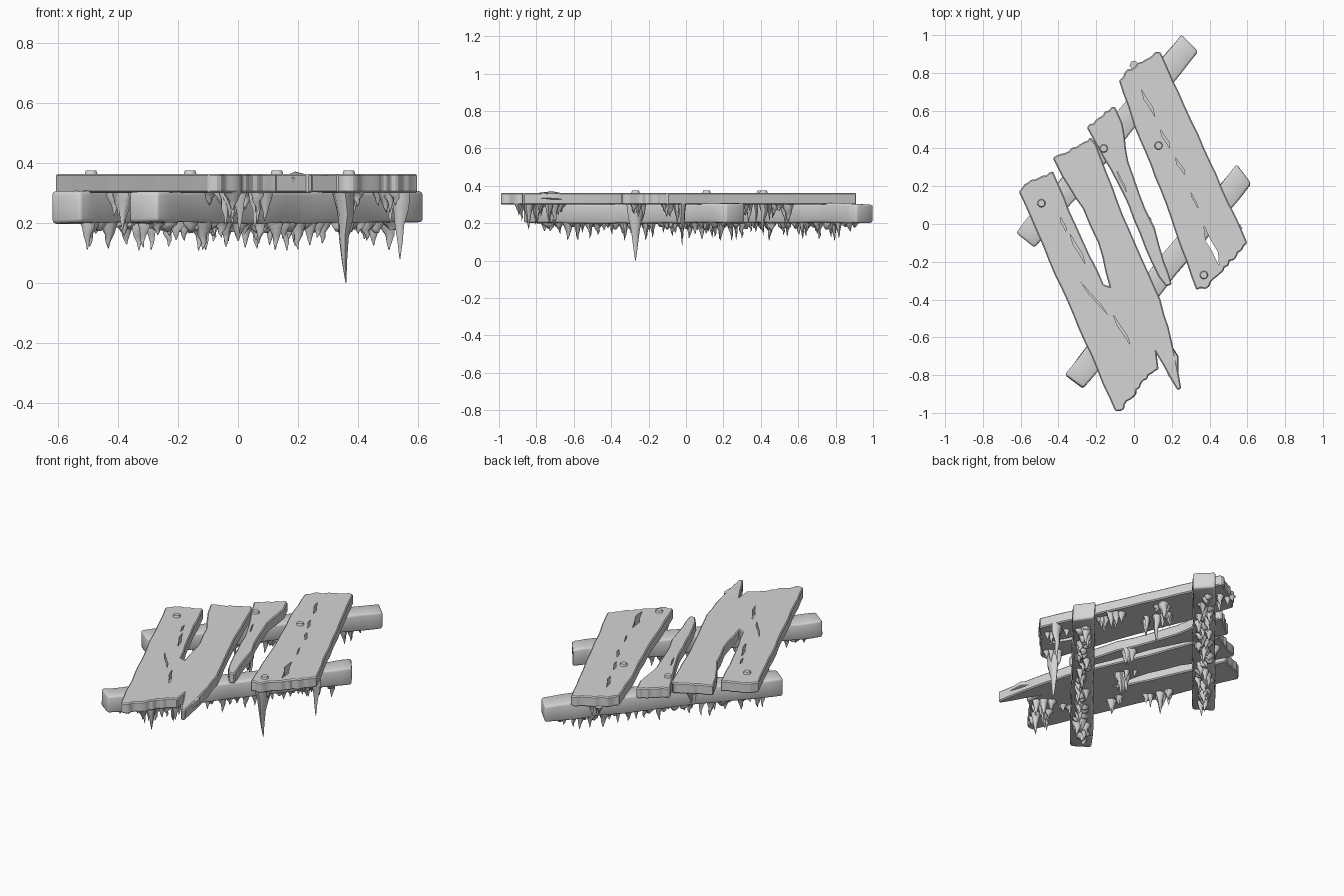
import bpy, bmesh, math, random
from mathutils import Vector, Matrix, noise

random.seed(11)
if "Cube" in bpy.data.objects:
    bpy.data.objects.remove(bpy.data.objects["Cube"])

grey = bpy.data.materials.new("weathered_grey")
grey.use_nodes = True
grey.diffuse_color = (0.66, 0.66, 0.66, 1)
grey.node_tree.nodes["Principled BSDF"].inputs["Base Color"].default_value = (0.66, 0.66, 0.66, 1)

PLANK_LOW, PLANK_TOP, BEAM_LOW = 0.30, 0.363, 0.20
GRAIN = Vector((0.4, -0.92)).normalized()


def select(obj):
    bpy.ops.object.select_all(action='DESELECT')
    obj.select_set(True)
    bpy.context.view_layer.objects.active = obj


def smooth(obj, angle):
    select(obj)
    bpy.ops.object.shade_smooth_by_angle(angle=math.radians(angle))


def finish(name, bm, angle=40):
    bmesh.ops.recalc_face_normals(bm, faces=bm.faces)
    mesh = bpy.data.meshes.new(name)
    bm.to_mesh(mesh)
    bm.free()
    mesh.materials.append(grey)
    obj = bpy.data.objects.new(name, mesh)
    bpy.context.collection.objects.link(obj)
    smooth(obj, angle)
    return obj


def prism(bm, points, low, high):
    face = bm.faces.new([bm.verts.new((p[0], p[1], low)) for p in points])
    up = bmesh.ops.extrude_face_region(bm, geom=[face])["geom"]
    verts = [v for v in up if isinstance(v, bmesh.types.BMVert)]
    bmesh.ops.translate(bm, verts=verts, vec=(0, 0, high - low))


def ragged(points):
    """Subdivide an outline; broken ends get rougher than the long sides."""
    result = []
    for a, b in zip(points, points[1:] + points[:1]):
        a, b = Vector(a), Vector(b)
        along = abs((b - a).normalized().dot(GRAIN))
        step, rough = (0.08, 0.003) if along > 0.8 else (0.022, 0.009)
        side = Vector((a.y - b.y, b.x - a.x)).normalized()
        count = max(1, round((b - a).length / step))
        result.append(a)
        for i in range(1, count):
            result.append(a.lerp(b, i / count) + side * random.uniform(-rough, rough))
    return result


def plank(name, outline, cracks):
    bm = bmesh.new()
    prism(bm, ragged(outline), PLANK_LOW, PLANK_TOP)
    obj = finish(name, bm)
    bevel = obj.modifiers.new("worn_edges", 'BEVEL')
    bevel.width, bevel.segments = 0.006, 1
    bpy.ops.object.modifier_apply(modifier=bevel.name)
    # Tapered cracks following the grain
    for x0, y0, x1, y1, width, depth in cracks:
        a, b = Vector((x0, y0)), Vector((x1, y1))
        side = Vector((a.y - b.y, b.x - a.x)).normalized() * width / 2
        bm = bmesh.new()
        prism(bm, [a, a.lerp(b, 0.35) - side, a.lerp(b, 0.6) - side * 0.4, b,
                   a.lerp(b, 0.7) + side, a.lerp(b, 0.4) + side * 0.4],
              PLANK_TOP - depth, PLANK_TOP + 0.05)
        cutter = finish("crack_cutter", bm)
        cutter.hide_render = True
        select(obj)
        cut = obj.modifiers.new("crack", 'BOOLEAN')
        cut.operation, cut.solver, cut.object = 'DIFFERENCE', 'EXACT', cutter
        bpy.ops.object.modifier_apply(modifier=cut.name)
        bpy.data.objects.remove(cutter)
    smooth(obj, 25)


def beam(name, a, b, skew):
    a, b = Vector(a), Vector(b)
    d, middle = b - a, (a + b) / 2
    bm = bmesh.new()
    bmesh.ops.create_cube(bm, size=1)
    bm.transform(Matrix.Diagonal((d.length, 0.125, PLANK_LOW - BEAM_LOW + 0.004, 1)))
    # The far end is sawn at a slant
    for v in bm.verts:
        if v.co.x > 0:
            v.co.x += skew * v.co.y
    bmesh.ops.bevel(bm, geom=bm.edges[:], offset=0.012, segments=2, profile=0.5, affect='EDGES')
    long_edges = [e for e in bm.edges if abs(e.verts[0].co.x - e.verts[1].co.x) > 0.5]
    bmesh.ops.subdivide_edges(bm, edges=long_edges, cuts=24, use_grid_fill=True)
    bm.transform(Matrix.Translation((middle.x, middle.y, (BEAM_LOW + PLANK_LOW) / 2 + 0.002))
                 @ Matrix.Rotation(math.atan2(d.y, d.x), 4, 'Z'))
    for v in bm.verts:
        v.co += noise.noise_vector(v.co * 6) * 0.008
    finish(name, bm, 50)


def spike(bm, base, tip, radius, profile=(1.0, 0.75, 0.45, 0.25, 0.04)):
    """Tapered six-sided spike with a slightly wandering axis."""
    base, tip = Vector(base), Vector(tip)
    axis = tip - base
    turn = axis.to_track_quat('Z', 'Y')
    spin, squash = random.uniform(0, 3), random.uniform(0.6, 1)
    rings = []
    for i, r in enumerate(profile):
        t = i / (len(profile) - 1)
        wander = Vector((random.uniform(-1, 1), random.uniform(-1, 1), 0)) * radius * 0.18
        ring = []
        for k in range(6):
            ang = spin + k * math.tau / 6
            off = Vector((math.cos(ang), math.sin(ang) * squash, 0)) * radius * r
            ring.append(bm.verts.new(base + axis * t + turn @ (off + wander * (0 < t < 1))))
        rings.append(ring)
    for lower, upper in zip(rings, rings[1:]):
        for k in range(6):
            j = (k + 1) % 6
            bm.faces.new((lower[k], lower[j], upper[j], upper[k]))
    bm.faces.new(rings[0][::-1])
    bm.faces.new(rings[-1])


def beam_drips(name, a, b, count):
    a, b = Vector(a), Vector(b)
    d = (b - a).normalized()
    side = Vector((-d.y, d.x))
    bm = bmesh.new()
    for i in range(count):
        p = a.lerp(b, 0.06 + 0.88 * (i + random.random()) / count)
        p += side * random.uniform(-0.032, 0.032)
        # Low lumps form a crust, some hang down as points
        if i % 2:
            spike(bm, (p.x, p.y, BEAM_LOW + 0.008), (p.x, p.y, BEAM_LOW - random.uniform(.015, .035)),
                  random.uniform(0.025, 0.036), (1, 0.9, 0.65, 0.25))
        else:
            spike(bm, (p.x, p.y, BEAM_LOW + 0.008), (p.x, p.y, BEAM_LOW - random.uniform(.035, .095)),
                  random.uniform(0.025, 0.036))
    finish(name, bm, 60)


# Planks
plank("left_split_plank",
      [(-.61, .17), (-.58, .21), (-.43, .28), (-.31, 0), (-.16, -.32), (-.13, -.33),
       (-.19, -.1), (-.27, .08), (-.38, .25), (-.43, .35), (-.39, .37), (-.23, .46),
       (-.2, .42), (-.06, .05), (.05, -.2), (.14, -.4), (.2, -.62), (.25, -.87),
       (.23, -.88), (.12, -.69), (.13, -.77), (.05, -.83), (-.02, -.93), (-.07, -.99),
       (-.1, -.99)],
      [(-.39, .04, -.36, -.04, .016, .03), (-.34, -.05, -.26, -.21, .022, .04),
       (-.21, -.18, -.18, -.27, .016, .03), (-.28, -.31, -.14, -.48, .014, .03),
       (-.11, -.48, -.02, -.64, .02, .04)])
plank("broken_middle_plank",
      [(-.25, .51), (-.12, .62), (-.1, .62), (-.06, .53), (-.03, .33), (.06, .08),
       (.11, -.02), (.16, -.2), (.2, -.32), (.17, -.33), (.13, -.28), (.06, -.13),
       (-.03, .1), (-.12, .28)],
      [(-.09, .28, -.04, .17, .01, .02)])
plank("right_wide_plank",
      [(-.08, .76), (-.05, .8), (.11, .91), (.14, .91), (.6, -.1), (.57, -.14),
       (.48, -.23), (.4, -.33), (.33, -.35), (.14, .18), (0, .52), (-.03, .62)],
      [(.04, .71, .11, .57, .022, .04), (.14, .5, .19, .4, .02, .04),
       (.22, .35, .27, .26, .02, .04), (.3, .17, .34, .08, .01, .03),
       (.37, -.01, .45, -.22, .04, .1)])

# Cross beams with hanging drips
for label, start, end, skew in (("back", (-.575, -.085), (.295, .955), .1),
                                ("front", (-.32, -.835), (.583, .265), .25)):
    beam(label + "_beam", start, end, skew)
    beam_drips(label + "_beam_drips", start, end, 52)

# Drip clusters under the planks: centre, count, spread, deepest length
bm = bmesh.new()
for x, y, count, spread, depth in (
        (-.37, -.24, 8, .05, .15), (-.02, -.83, 9, .04, .17), (.06, -.72, 6, .04, .15),
        (-.1, -.62, 5, .05, .1), (-.08, -.2, 7, .05, .15), (-.22, -.45, 4, .04, .1),
        (.06, .02, 5, .02, .14), (.18, .4, 6, .05, .2), (.38, .25, 8, .05, .15),
        (.24, .56, 4, .04, .14), (.37, -.25, 5, .03, .13), (.5, -.06, 5, .04, .13),
        (-.45, .14, 4, .05, .12), (-.28, .34, 4, .04, .1), (.06, .78, 5, .05, .12)):
    for i in range(count):
        # The middle drips hang lowest
        along, across = random.uniform(-1.6, 1.6) * spread, random.uniform(-.6, .6) * spread
        px, py = x + GRAIN.x * along - GRAIN.y * across, y + GRAIN.y * along + GRAIN.x * across
        drop = depth * random.uniform(.6, 1) * (1 - .4 * abs(along) / spread)
        spike(bm, (px, py, PLANK_LOW + .006), (px, py, PLANK_LOW - drop),
              random.uniform(.02, .034))
# Two long hanging spikes
spike(bm, (.35, -.27, PLANK_LOW + .006), (.36, -.27, 0), .05)
spike(bm, (.54, -.02, PLANK_LOW + .006), (.54, -.02, .08), .035)
finish("plank_drips", bm, 60)

# Lifted splinter at the broken end
bm = bmesh.new()
spike(bm, (.14, -.56, .34), (.24, -.87, .34), .045, (.3, .8, 1, .7, .1))
finish("lifted_splinter", bm, 60)

# Nail heads
for i, (x, y) in enumerate(((-.49, .11), (-.16, .4), (.13, .415), (.37, -.27))):
    bm = bmesh.new()
    bmesh.ops.create_cone(bm, cap_ends=True, segments=10, radius1=.026, radius2=.018, depth=.024,
                          matrix=Matrix.Translation((x, y, PLANK_TOP)))
    finish("nail_head_%d" % (i + 1), bm)
